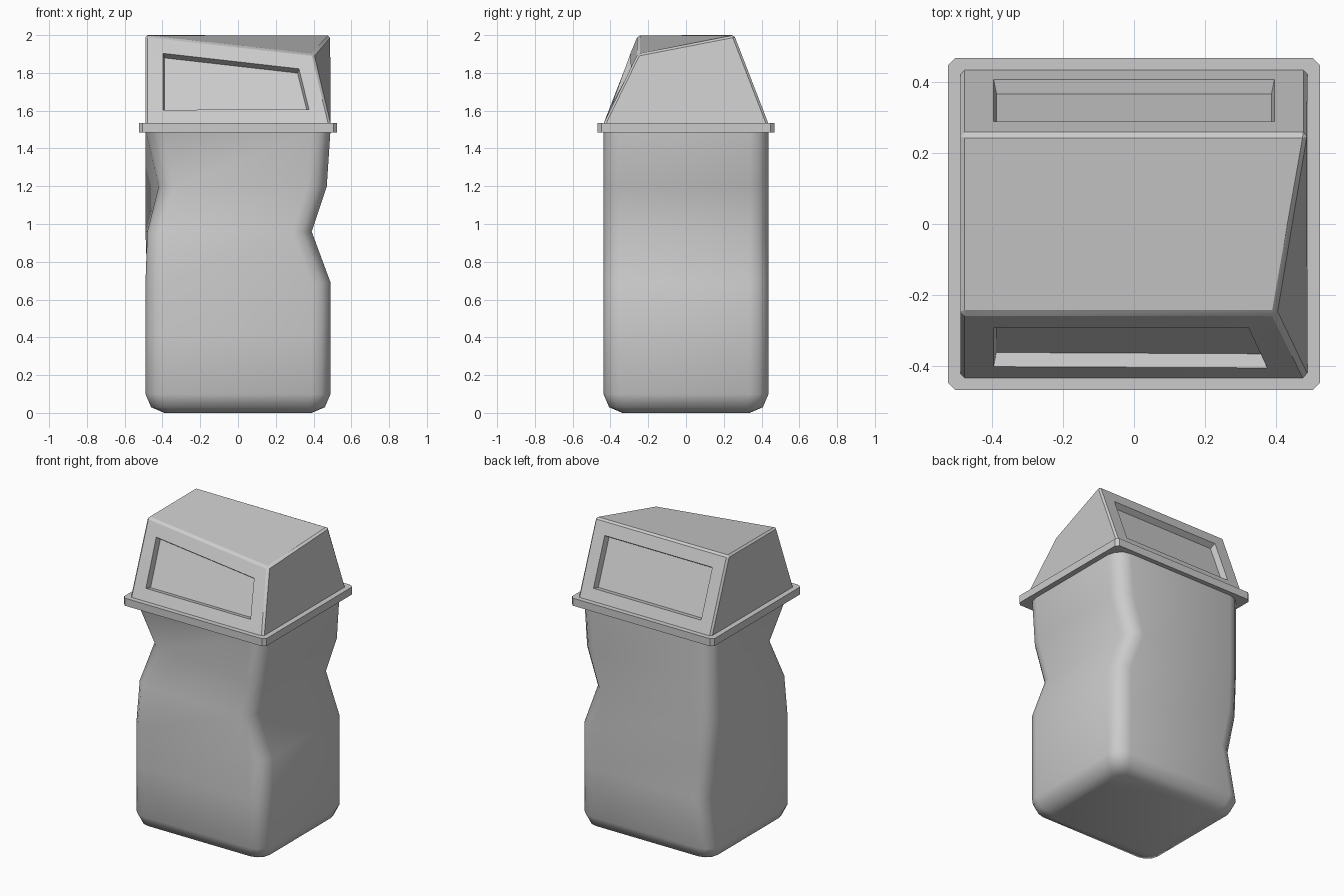
import bpy, bmesh
from math import sin, cos, pi, radians

if "Cube" in bpy.data.objects:
    bpy.data.objects.remove(bpy.data.objects["Cube"])


def finish(name, bm, angle):
    bmesh.ops.recalc_face_normals(bm, faces=bm.faces)
    me = bpy.data.meshes.new(name)
    bm.to_mesh(me)
    bm.free()
    ob = bpy.data.objects.new(name, me)
    bpy.context.collection.objects.link(ob)
    bpy.ops.object.select_all(action='DESELECT')
    ob.select_set(True)
    bpy.context.view_layer.objects.active = ob
    bpy.ops.object.shade_smooth_by_angle(angle=radians(angle))
    return ob


# corner order: back right, back left, front left, front right
SIGNS = [(1, 1), (-1, 1), (-1, -1), (1, -1)]


def ring(bm, hx, hy, r, seg, z, shifts=None):
    """Rounded rectangle of vertices; each corner may be pushed in x and y."""
    shifts = shifts or {}
    out = []
    for i, (sx, sy) in enumerate(SIGNS):
        dx, dy = shifts.get(i, (0, 0))
        for k in range(seg + 1):
            a = (i + k / seg) * pi / 2
            out.append(bm.verts.new((sx * (hx - r) + r * cos(a) + dx,
                                     sy * (hy - r) + r * sin(a) + dy, z)))
    return out


def loft(bm, rings):
    for a, b in zip(rings, rings[1:]):
        n = len(a)
        for i in range(n):
            j = (i + 1) % n
            bm.faces.new((a[i], a[j], b[j], b[i]))
    bm.faces.new(rings[0][::-1])
    bm.faces.new(rings[-1])


# dented body: height, inset, corner radius, corner pushes
levels = [
    (0.0, 0.10, 0.05, {}),
    (0.03, 0.03, 0.085, {}),
    (0.10, 0.0, 0.10, {}),
    (0.42, 0.0, 0.10, {1: (0.065, 0)}),
    (0.69, 0.0, 0.10, {1: (0.01, 0)}),
    (0.96, 0.0, 0.10, {0: (-0.10, 0), 3: (-0.10, 0), 2: (0.01, 0.02)}),
    (1.20, 0.0, 0.10, {0: (-0.02, 0), 3: (-0.02, 0), 2: (0.07, 0.09)}),
    (1.50, 0.0, 0.10, {}),
]
bm = bmesh.new()
loft(bm, [ring(bm, 0.49 - i, 0.437 - i, r, 3, z, s) for z, i, r, s in levels])
finish("bin_body", bm, 60)

# rim with clipped corners
bm = bmesh.new()
loft(bm, [ring(bm, 0.525, 0.468, 0.02, 1, z) for z in (1.485, 1.535)])
finish("rim", bm, 20)

# lid: sloped hood with one crushed corner
bm = bmesh.new()
base = [bm.verts.new((sx * 0.49, sy * 0.437, 1.53)) for sx, sy in SIGNS]
top = [bm.verts.new(c) for c in ((0.49, 0.255, 2.0), (-0.49, 0.255, 2.0),
                                 (-0.49, -0.255, 2.0), (0.40, -0.255, 1.9))]
loft(bm, [base, top])
bmesh.ops.recalc_face_normals(bm, faces=bm.faces)
edges = [e for e in bm.edges if not all(v.co.z < 1.54 for v in e.verts)]
bmesh.ops.bevel(bm, geom=edges, offset=0.012, segments=1, affect='EDGES')
# recessed flap on the front and back of the lid
for side in (-1, 1):
    bm.normal_update()
    flap = max((f for f in bm.faces if f.normal.y * side > 0.7),
               key=lambda f: f.calc_area())
    bmesh.ops.inset_region(bm, faces=[flap], thickness=0.082, use_even_offset=True)
    bmesh.ops.inset_region(bm, faces=[flap], thickness=0.008, depth=-0.04,
                           use_even_offset=True)
finish("lid", bm, 25)
